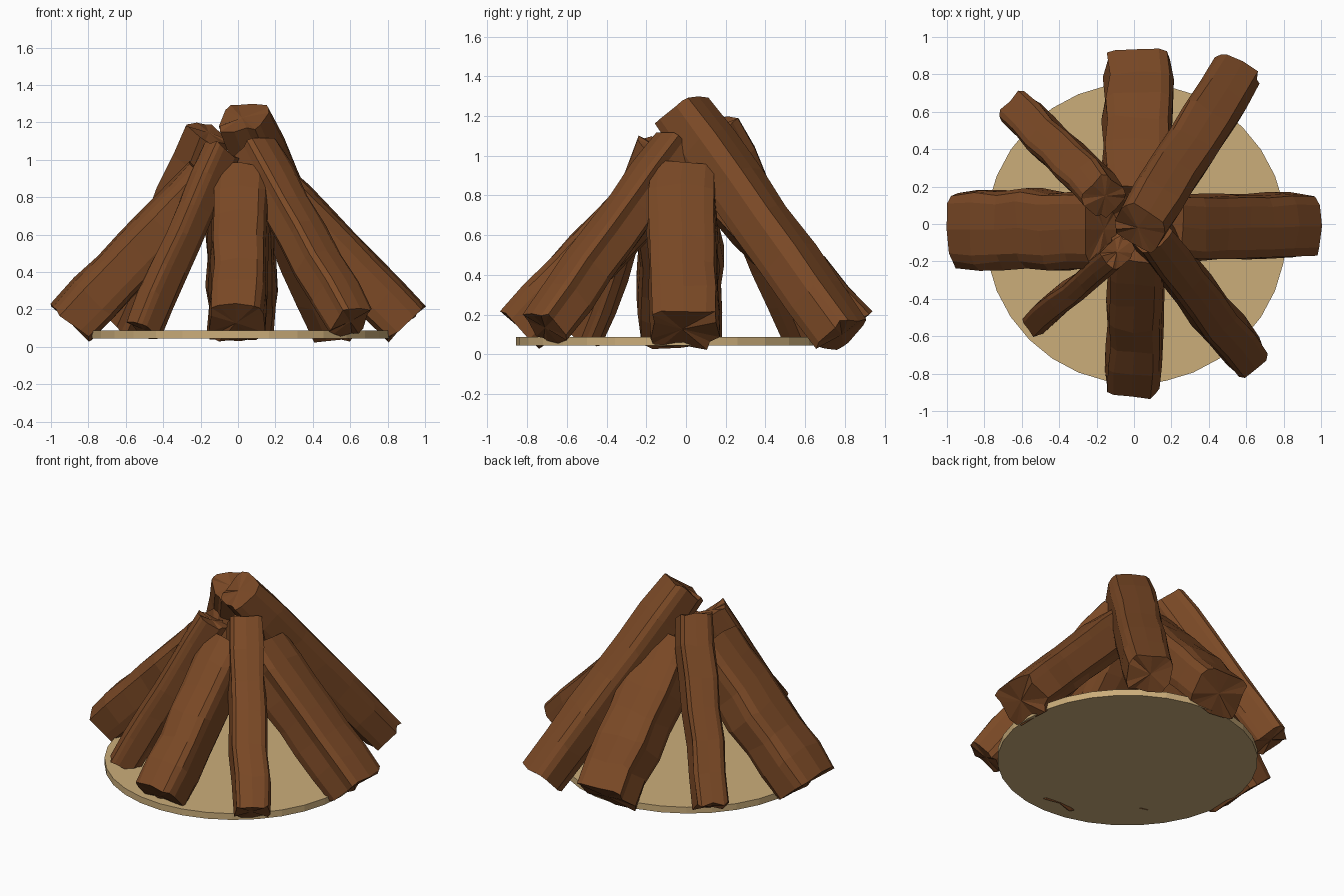
import bpy, bmesh, math, random
from mathutils import Vector

if "Cube" in bpy.data.objects:
    bpy.data.objects.remove(bpy.data.objects["Cube"])


def material(name, color):
    m = bpy.data.materials.new(name)
    m.diffuse_color = (*color, 1)
    m.use_nodes = True
    m.node_tree.nodes["Principled BSDF"].inputs["Base Color"].default_value = m.diffuse_color
    return m


wood = material("bark_brown", (0.195, 0.066, 0.019))
sand = material("sand", (0.60, 0.42, 0.195))


# Base disc
bpy.ops.mesh.primitive_cylinder_add(vertices=32, radius=0.805, depth=0.043,
                                    location=(0.01, -0.05, 0.066))
disc = bpy.context.object
disc.name = "base_disc"
disc.data.materials.append(sand)


def log(name, bottom, top, width, thick, seed):
    """Rough split log: boxy rounded section with ridges, swept from bottom to top."""
    rng = random.Random(seed)
    bottom, top = Vector(bottom), Vector(top)
    axis = (top - bottom).normalized()
    side = axis.cross(Vector((0, 0, 1))).normalized()
    up = side.cross(axis)
    cols, rows = 14, 7

    # boxy section with long ridges; an occasional crack on the flanks
    section = []
    for i in range(cols):
        a = 2 * math.pi * (i + 0.5) / cols
        c, s = math.cos(a), math.sin(a)
        r = rng.uniform(0.95, 1.04)
        if i in (0, 6, 9, 12) and rng.random() < 0.5:
            r = 0.86
        section.append((math.copysign(abs(c) ** 0.5, c) * r * width / 2,
                        math.copysign(abs(s) ** 0.5, s) * r * thick / 2))

    bm = bmesh.new()
    rings = []
    for j in range(rows):
        t = j / (rows - 1)
        end = j in (0, rows - 1)
        k = 0.98 if end else rng.uniform(0.97, 1.05)
        shift = side * rng.uniform(-0.01, 0.01)
        ring = []
        for u, v in section:
            f = k * rng.uniform(0.97, 1.03)
            slide = axis * rng.uniform(-0.015, 0.015)
            ring.append(bm.verts.new(bottom.lerp(top, t) + shift + slide
                                     + side * u * f + up * v * f))
        rings.append(ring)
    for r0, r1 in zip(rings, rings[1:]):
        for i in range(cols):
            n = (i + 1) % cols
            bm.faces.new((r0[i], r0[n], r1[n], r1[i]))
    # rough end faces
    for ring, tip in ((rings[0], bottom), (rings[-1], top)):
        centre = bm.verts.new(tip)
        for i in range(cols):
            bm.faces.new((ring[i], ring[(i + 1) % cols], centre))
    bmesh.ops.recalc_face_normals(bm, faces=bm.faces)
    mesh = bpy.data.meshes.new(name)
    bm.to_mesh(mesh)
    bm.free()
    mesh.materials.append(wood)
    ob = bpy.data.objects.new(name, mesh)
    bpy.context.collection.objects.link(ob)


# Four thick logs along the axes
log("right_log", (0.895, -0.02, 0.127), (0.16, -0.02, 0.875), 0.36, 0.29, 1)
log("left_log", (-0.895, -0.03, 0.127), (-0.16, -0.03, 0.89), 0.42, 0.29, 2)
log("front_log", (-0.01, -0.83, 0.127), (0.02, -0.10, 0.88), 0.31, 0.29, 3)
log("back_log", (0.02, 0.84, 0.125), (0.02, 0.11, 0.90), 0.37, 0.29, 4)

# Four thinner diagonal logs leaning higher
log("back_right_log", (0.525, 0.785, 0.10), (0.02, -0.02, 1.225), 0.28, 0.25, 5)
log("back_left_log", (-0.60, 0.60, 0.13), (-0.155, 0.15, 1.145), 0.22, 0.22, 6)
log("front_right_log", (0.60, -0.71, 0.135), (0.09, -0.05, 1.04), 0.235, 0.23, 7)
log("front_left_log", (-0.50, -0.51, 0.09), (-0.09, -0.15, 1.045), 0.14, 0.20, 8)
